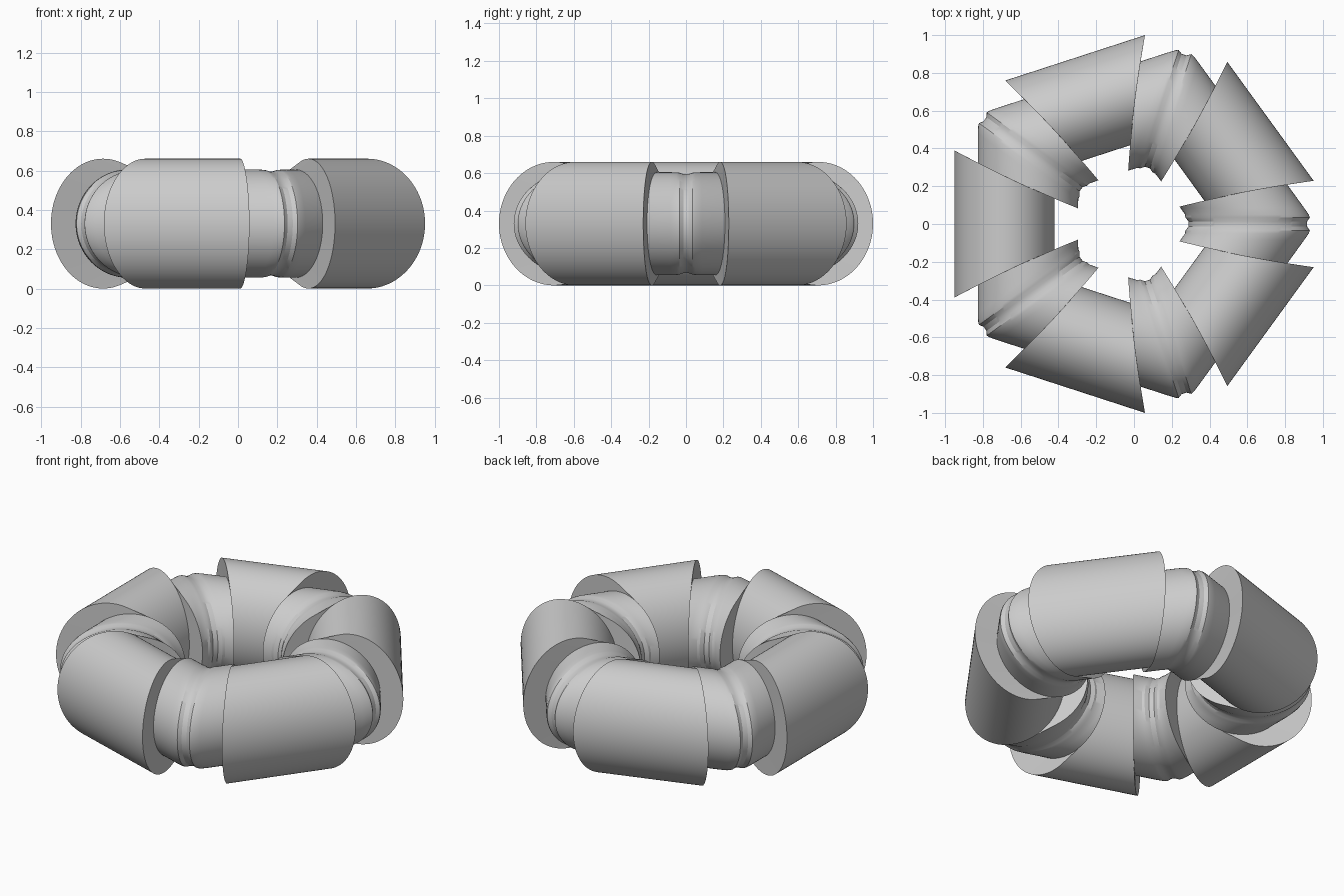
import bpy, bmesh
from math import sin, cos, pi, radians

if "Cube" in bpy.data.objects:
    bpy.data.objects.remove(bpy.data.objects["Cube"])

N = 96            # points around each tube section
CX, CZ = -0.026, 0.33
A36 = radians(36)


def cut(r):
    """Half length of a sleeve at radius r (slightly curved end cut)."""
    return -0.018 + 0.345 * r + 0.103 * r * r


def sleeve_end(centre, half_r, half_z, side):
    """Section ring lying on the curved end cut, sleeve pointing along +x."""
    ring = []
    for i in range(N):
        a = 2 * pi * i / N
        r = centre + half_r * cos(a)
        ring.append((r, side * cut(r), half_z * sin(a)))
    return ring


def flat_ring(t, outer, inner, half_z):
    """Elliptical section ring at constant y = t."""
    c, h = (outer + inner) / 2, (outer - inner) / 2
    return [(c + h * cos(2 * pi * i / N), t, half_z * sin(2 * pi * i / N))
            for i in range(N)]


def turn(ring, a):
    return [(x * cos(a) - y * sin(a), x * sin(a) + y * cos(a), z) for x, y, z in ring]


def loft(name, rings, angle):
    bm = bmesh.new()
    loops = [[bm.verts.new(p) for p in ring] for ring in rings]
    for l0, l1 in zip(loops, loops[1:]):
        for i in range(N):
            j = (i + 1) % N
            bm.faces.new((l0[i], l0[j], l1[j], l1[i]))
    bmesh.ops.recalc_face_normals(bm, faces=bm.faces)
    me = bpy.data.meshes.new(name)
    bm.to_mesh(me)
    bm.free()
    ob = bpy.data.objects.new(name, me)
    bpy.context.collection.objects.link(ob)
    ob.location = (CX, 0, CZ)
    ob.rotation_euler.z = angle
    bpy.ops.object.select_all(action='DESELECT')
    ob.select_set(True)
    bpy.context.view_layer.objects.active = ob
    bpy.ops.object.shade_smooth_by_angle(angle=radians(25))


SLEEVE = (0.66, 0.265, 0.33)
TUBE = (0.535, 0.265, 0.275)

# wide oval sleeve with stepped end faces closing onto the joints
sleeve = [sleeve_end(*TUBE, -1), sleeve_end(*SLEEVE, -1),
          sleeve_end(*SLEEVE, 1), sleeve_end(*TUBE, 1)]

# narrower elbow joint with a shallow groove around its middle
half = [turn(sleeve_end(*TUBE, -1), A36),
        flat_ring(0.085, 0.927, 0.272, 0.275),
        flat_ring(0.05, 0.951, 0.296, 0.274),
        flat_ring(0.035, 0.957, 0.298, 0.272),
        flat_ring(0.014, 0.943, 0.314, 0.265)]
mirrored = [[(x, -y, z) for x, y, z in ring] for ring in reversed(half)]
joint = half + mirrored

for k in range(5):
    loft(f"sleeve_{k + 1}", sleeve, A36 + 2 * A36 * k)
    loft(f"elbow_joint_{k + 1}", joint, 2 * A36 * k)
